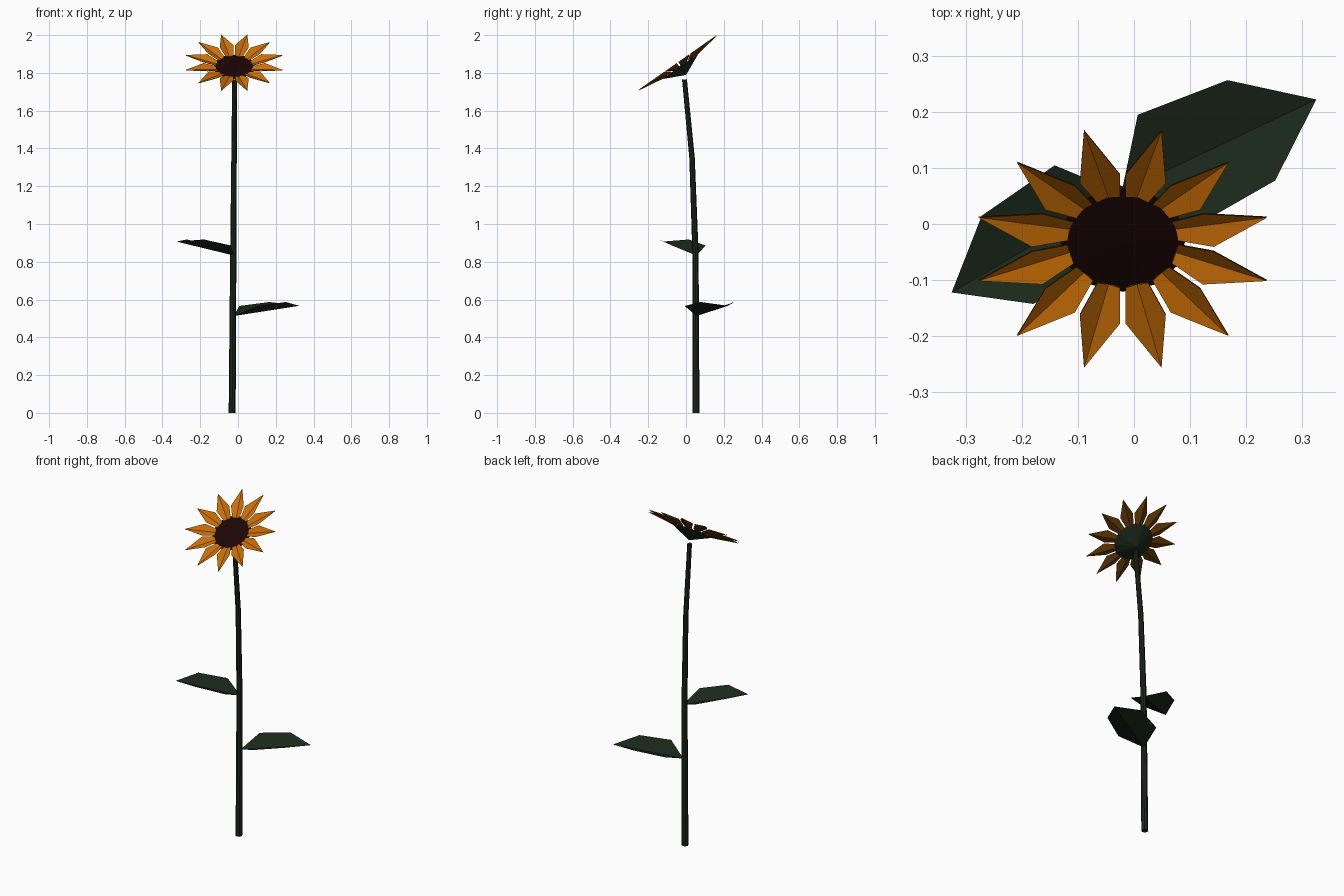
import bpy, math
from mathutils import Vector, Matrix

cube = bpy.data.objects.get("Cube")
if cube:
    bpy.data.objects.remove(cube, do_unlink=True)


def material(name, rgb):
    m = bpy.data.materials.new(name)
    m.use_nodes = True
    m.diffuse_color = (*rgb, 1)
    bsdf = m.node_tree.nodes["Principled BSDF"]
    bsdf.inputs["Base Color"].default_value = (*rgb, 1)
    bsdf.inputs["Roughness"].default_value = 0.9
    return m


GREEN = material("dark green", (0.011, 0.021, 0.011))
ORANGE = material("petal orange", (0.6, 0.16, 0.002))
UMBER = material("petal underside brown", (0.13, 0.043, 0.002))
BROWN = material("seed brown", (0.011, 0.0015, 0.0015))


def add_mesh(name, verts, faces, mat, matrix=Matrix()):
    mesh = bpy.data.meshes.new(name)
    mesh.from_pydata([matrix @ Vector(v) for v in verts], [], faces)
    mesh.materials.append(mat)
    obj = bpy.data.objects.new(name, mesh)
    bpy.context.collection.objects.link(obj)
    return obj


def ring(radius, z, sides):
    step = 2 * math.pi / sides
    return [Vector((radius * math.cos(i * step), radius * math.sin(i * step), z))
            for i in range(sides)]


# Stem: faceted tube bending forward towards the top
SIDES = 8
path = [((-0.031, 0.053, 0), 0.0185), ((-0.025, 0.05, 0.85), 0.0165),
        ((-0.021, 0.032, 1.35), 0.0145), ((-0.018, -0.008, 1.765), 0.013)]
verts, faces = [], []
for centre, radius in path:
    verts += [Vector(centre) + p for p in ring(radius, 0, SIDES)]
for k in range(len(path) - 1):
    for i in range(SIDES):
        a, b = k * SIDES + i, k * SIDES + (i + 1) % SIDES
        faces.append((a, b, b + SIDES, a + SIDES))
faces.append(tuple(reversed(range(SIDES))))
faces.append(tuple(range(len(verts) - SIDES, len(verts))))
add_mesh("stem", verts, faces, GREEN)


# Leaves: six-sided blades folded upwards along a straight midrib
def leaf(name, base, tip, scale, shoulder_rise):
    base, tip = Vector(base), Vector(tip)
    along = Vector((tip.x - base.x, tip.y - base.y, 0)).normalized()
    across = Vector((-along.y, along.x, 0))

    def edge(distance, side, rise):
        return base + (along * distance + across * side) * scale + Vector((0, 0, rise))

    verts = [base, tip]
    for s in (1, -1):
        verts += [edge(0.085, s * 0.112, 0.053), edge(0.256, s * 0.099, shoulder_rise)]
    add_mesh(name, verts, [(0, 1, 3, 2), (0, 4, 5, 1)], GREEN)


leaf("left_leaf", (-0.022, 0.057, 0.513), (0.325, 0.222, 0.567), 1.0, 0.074)
leaf("right_leaf", (-0.022, 0.055, 0.833), (-0.325, -0.122, 0.907), 0.92, 0.085)

# Flower head frame, tipped forward
head = Matrix.Translation((-0.02, -0.045, 1.855)) @ Matrix.Rotation(math.radians(35), 4, "X")
COUNT = 12
RIM = -0.028


def cone(name, apex_z, mat, upward):
    verts = ring(0.112, RIM, COUNT) + [Vector((0, 0, apex_z))]
    faces = [(i, (i + 1) % COUNT, COUNT) for i in range(COUNT)]
    if not upward:
        faces = [f[::-1] for f in faces]
    add_mesh(name, verts, faces, mat, head)


cone("seed_disc", RIM + 0.006, BROWN, True)
cone("flower_base", RIM - 0.052, GREEN, False)

# Petals: pointed kites rising outwards, edges folded up from a low midrib,
# with a darker underside just beneath the upper face
half = [(0.096, 0.021, -0.02), (0.158, 0.037, 0.0)]
for n in range(COUNT):
    turn = Matrix.Rotation(math.radians(15 + 30 * n), 4, "Z")
    top = [(0.098, 0, -0.026), (0.267, 0, 0)]
    for s in (1, -1):
        top += [(x, s * y, z) for x, y, z in half]
    under = [(x, y, z - 0.003) for x, y, z in top]
    faces = [(0, 1, 3, 2), (0, 4, 5, 1)]
    faces += [tuple(i + len(top) for i in reversed(f)) for f in faces]
    petal = add_mesh(f"petal_{n + 1}", top + under, faces, ORANGE, head @ turn)
    petal.data.materials.append(UMBER)
    for face in petal.data.polygons:
        face.material_index = int(min(face.vertices) >= len(top))
